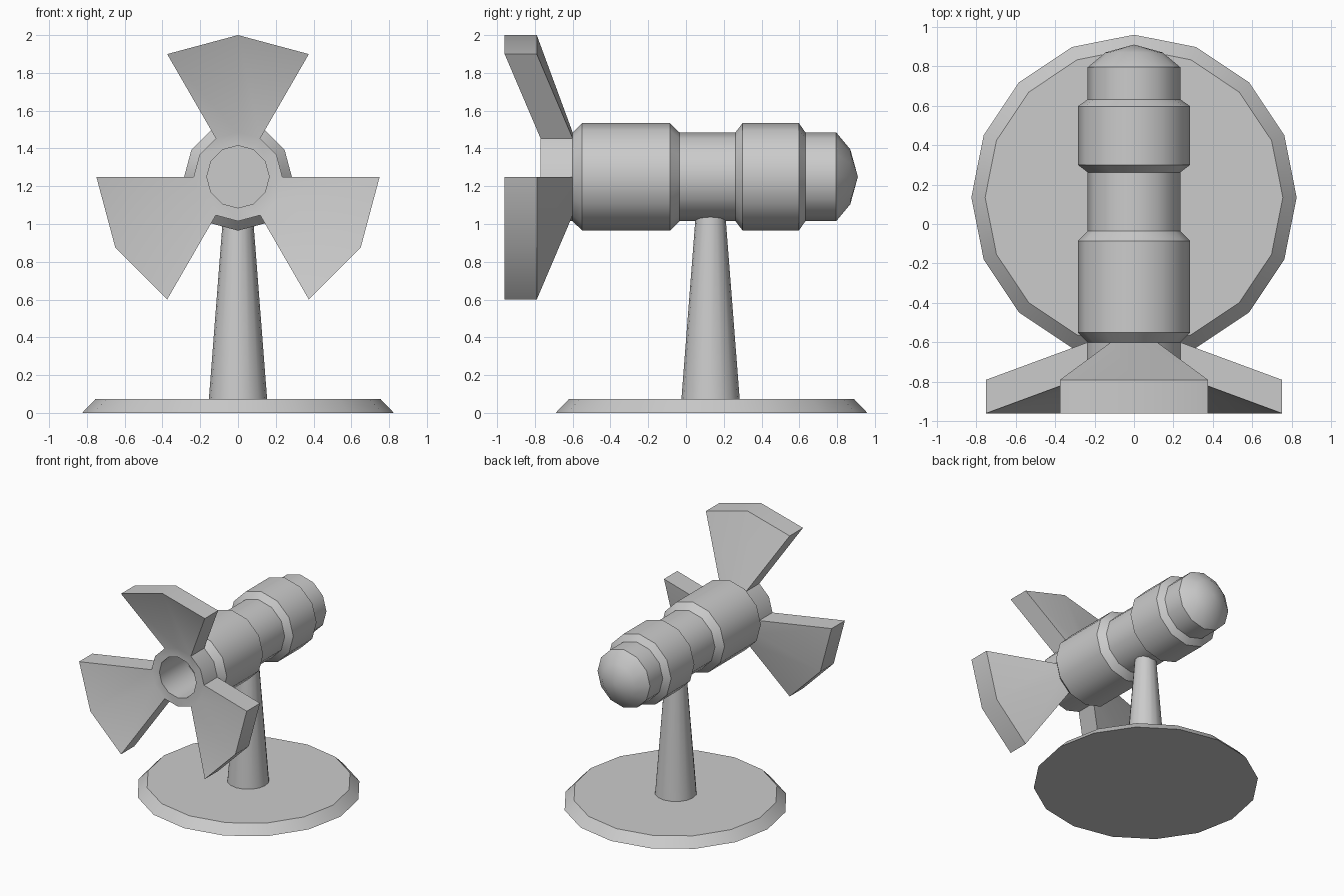
import bpy, bmesh, math
from mathutils import Matrix, Vector

if "Cube" in bpy.data.objects:
    bpy.data.objects.remove(bpy.data.objects["Cube"])


def lathe(bm, profile, sides):
    """Revolve (height, radius) points around local z; first vertex at angle 0."""
    rings = []
    for h, r in profile:
        if r == 0:
            rings.append([bm.verts.new((0, 0, h))] * sides)
        else:
            rings.append([bm.verts.new((r * math.cos(2 * math.pi * i / sides),
                                        r * math.sin(2 * math.pi * i / sides), h))
                          for i in range(sides)])
    strips = []
    for a, b in zip(rings, rings[1:]):
        strip = []
        for i in range(sides):
            j = (i + 1) % sides
            strip.append(bm.faces.new(dict.fromkeys((a[i], a[j], b[j], b[i]))))
        strips.append(strip)
    return strips


def finish(bm, name, matrix):
    bm.transform(matrix)
    bmesh.ops.recalc_face_normals(bm, faces=bm.faces[:])
    me = bpy.data.meshes.new(name)
    bm.to_mesh(me)
    bm.free()
    ob = bpy.data.objects.new(name, me)
    bpy.context.collection.objects.link(ob)
    bpy.ops.object.select_all(action='DESELECT')
    ob.select_set(True)
    bpy.context.view_layer.objects.active = ob
    bpy.ops.object.shade_smooth_by_angle(angle=math.radians(38))
    return ob


# Round base plate
bm = bmesh.new()
lathe(bm, [(0, 0), (0, 0.825), (0.073, 0.755), (0.073, 0)], 16)
finish(bm, "base", Matrix.Translation((0, 0.135, 0)))

# Tapered post
bm = bmesh.new()
lathe(bm, [(0.05, 0), (0.05, 0.156), (1.07, 0.077), (1.07, 0)], 16)
finish(bm, "post", Matrix.Translation((0, 0.13, 0)))

# Turbine body with hollow hub: profile runs from the hole floor to the tail
bm = bmesh.new()
profile = [(-0.42, 0), (-0.42, 0.165), (-0.77, 0.165), (-0.77, 0.235),
           (-0.60, 0.235), (-0.55, 0.285), (-0.085, 0.285), (-0.035, 0.235),
           (0.262, 0.235), (0.30, 0.285), (0.597, 0.285), (0.632, 0.235),
           (0.795, 0.235), (0.87, 0.145), (0.91, 0)]
strips = lathe(bm, profile, 12)
hub_faces = strips[3]

# Three blades, each extruded from a pair of hub faces and swept forward
for start in (2, 6, 10):
    pair = hub_faces[start:start + 2]
    new = bmesh.ops.extrude_face_region(bm, geom=pair)["geom"]
    for v in (g for g in new if isinstance(g, bmesh.types.BMVert)):
        k = 0.75 / 0.235
        v.co = Vector((v.co.x * k, v.co.y * k, v.co.z - 0.19))
    bmesh.ops.delete(bm, geom=[f for f in pair if f.is_valid], context='FACES_ONLY')

# local x -> x, local y -> z, local z -> y
axes = Matrix(((1, 0, 0, 0), (0, 0, 1, 0), (0, 1, 0, 1.25), (0, 0, 0, 1)))
finish(bm, "turbine_and_blades", axes)
